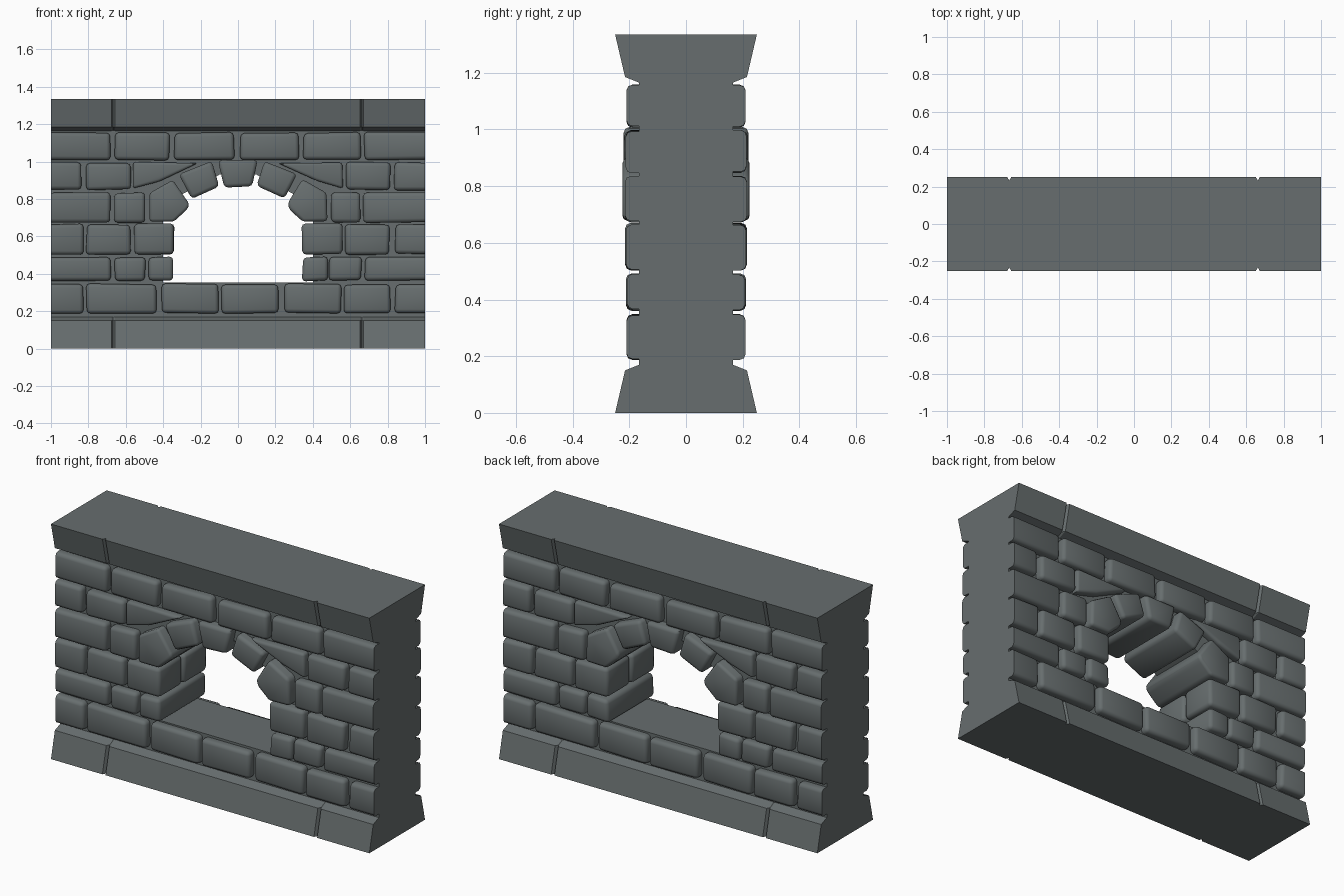
import bpy, bmesh, math, random
from mathutils import Matrix, Vector

cube = bpy.data.objects.get("Cube")
if cube:
    bpy.data.objects.remove(cube, do_unlink=True)
random.seed(4)

STONE = (0.135, 0.155, 0.157, 1)
mat = bpy.data.materials.new("grey stone")
mat.use_nodes = True
mat.diffuse_color = STONE
bsdf = mat.node_tree.nodes["Principled BSDF"]
bsdf.inputs["Base Color"].default_value = STONE
bsdf.inputs["Roughness"].default_value = 0.8


def finish(name, bm, smooth=True):
    bmesh.ops.recalc_face_normals(bm, faces=bm.faces[:])
    me = bpy.data.meshes.new(name)
    bm.to_mesh(me)
    bm.free()
    me.materials.append(mat)
    ob = bpy.data.objects.new(name, me)
    bpy.context.collection.objects.link(ob)
    if smooth:
        bpy.ops.object.select_all(action='DESELECT')
        ob.select_set(True)
        bpy.context.view_layer.objects.active = ob
        bpy.ops.object.shade_smooth_by_angle(angle=math.radians(50))
    return ob


def prism(bm, outline, y0, y1):
    """Extrude an (x, z) outline from y0 to y1."""
    face = bm.faces.new([bm.verts.new((x, y0, z)) for x, z in outline])
    ext = bmesh.ops.extrude_face_region(bm, geom=[face])["geom"]
    moved = [v for v in ext if isinstance(v, bmesh.types.BMVert)]
    bmesh.ops.translate(bm, vec=(0, y1 - y0, 0), verts=moved)


def stone(target, outline, y0, y1, both_sides=True, jitter=0.004, bevel=0.02):
    """Rounded stone, trimmed flush at the wall ends, repeated on the back."""
    bm = bmesh.new()
    r = lambda: random.uniform(-jitter, jitter)
    prism(bm, [(x + r(), z + r()) for x, z in outline], y0, y1)
    bmesh.ops.recalc_face_normals(bm, faces=bm.faces[:])
    bmesh.ops.bevel(bm, geom=bm.edges[:], offset=bevel, segments=2,
                    profile=0.5, affect='EDGES', clamp_overlap=True)
    for s in (-1, 1):
        geom = bm.verts[:] + bm.edges[:] + bm.faces[:]
        bmesh.ops.bisect_plane(bm, geom=geom, plane_co=(s, 0, 0),
                               plane_no=(s, 0, 0), clear_outer=True)
    bmesh.ops.holes_fill(bm, edges=[e for e in bm.edges if e.is_boundary])
    bmesh.ops.recalc_face_normals(bm, faces=bm.faces[:])
    me = bpy.data.meshes.new("temp")
    bm.to_mesh(me)
    target.from_mesh(me)
    if both_sides:
        me.transform(Matrix.Rotation(math.pi, 4, 'Z'))
        target.from_mesh(me)
    bm.free()
    bpy.data.meshes.remove(me)


def rect(x0, x1, z0, z1):
    return [(x0, z0), (x1, z0), (x1, z1), (x0, z1)]


# Mortar core: half a frame around the opening, mirrored
half = [(0, 0.1), (1, 0.1), (1, 1.25), (0, 1.25), (0, 0.93), (0.1, 0.93),
        (0.31, 0.82), (0.4, 0.68), (0.4, 0.355), (0, 0.355)]
bm = bmesh.new()
prism(bm, half, -0.165, 0.165)
inner = [f for f in bm.faces if all(abs(v.co.x) < 1e-5 for v in f.verts)]
bmesh.ops.delete(bm, geom=inner, context='FACES')
core = finish("wall_core", bm, smooth=False)
core.modifiers.new("mirror", 'MIRROR').use_axis[0] = True


# Base and coping: flared profile lofted along x, pinched at the joints
def flared_band(name, flip):
    levels = [(0.25, 0), (0.215, 0.15), (0.165, 0.17)]
    stations = [(-1, 0)]
    for j in (-0.667, 0.662):
        stations += [(j - 0.01, 0), (j, 0.018), (j + 0.01, 0)]
    stations.append((1, 0))
    bm = bmesh.new()
    rings = []
    for x, pinch in stations:
        side = [(max(w - pinch, 0.16), z) for w, z in levels]
        loop = [(-w, z) for w, z in side] + [(w, z) for w, z in reversed(side)]
        rings.append([bm.verts.new((x, y, 1.335 - z if flip else z))
                      for y, z in loop])
    for a, b in zip(rings, rings[1:]):
        for i in range(len(a)):
            k = (i + 1) % len(a)
            bm.faces.new((a[i], a[k], b[k], b[i]))
    bm.faces.new(rings[0])
    bm.faces.new(rings[-1])
    finish(name, bm, smooth=False)


flared_band("base_course", False)
flared_band("coping", True)

# Stone courses: name, bottom, top, depth, spans along x
END = 1.06
courses = [
    ("sill_course", 0.19, 0.345, 0.21,
     [(-END, -.825), (-.81, -.435), (-.41, -.105), (-.09, .215),
      (.245, .55), (.565, .815), (.84, END)]),
    ("lower_course", 0.365, 0.487, 0.208,
     [(-END, -.68), (-.66, -.495), (.487, .66), (.68, END)]),
    ("middle_course", 0.505, 0.665, 0.212,
     [(-END, -.825), (-.81, -.575), (.575, .81), (.84, END)]),
    ("spring_course", 0.675, 0.833, 0.215,
     [(-END, -.68), (-.66, -.495), (.495, .65), (.67, END)]),
    ("arch_course", 0.85, 0.995, 0.213,
     [(-END, -.84), (-.815, -.575), (.575, .815), (.835, END)]),
    ("top_course", 1.01, 1.155, 0.21,
     [(-END, -.685), (-.66, -.365), (-.34, -.02), (.01, .325),
      (.35, .655), (.675, END)]),
]
for name, z0, z1, depth, spans in courses:
    bm = bmesh.new()
    for x0, x1 in spans:
        stone(bm, rect(x0, x1, z0, z1), -depth, -0.135)
    finish(name, bm)

# Stones lining the opening
voussoir = [(.14, 1.0), (.315, .93), (.25, .80), (.10, .87)]
springer = [(.475, .68), (.475, .835), (.345, .905), (.262, .775),
            (.275, .745), (.345, .68)]
keystone = [(-.105, 1.01), (.105, 1.01), (.075, .865), (-.075, .865)]
spandrel = [(.215, .995), (.56, .995), (.56, .855), (.42, .895)]

jambs, arch, spandrels = bmesh.new(), bmesh.new(), bmesh.new()
stone(arch, keystone, -0.22, 0.22, False)
for s in (-1, 1):
    flip = lambda pts: [(s * x, z) for x, z in pts]
    stone(jambs, flip(rect(.345, .478, .363, .49)), -0.212, 0.212, False)
    stone(jambs, flip(rect(.343, .557, .503, .667)), -0.215, -0.005)
    stone(arch, flip(voussoir), -0.218, 0.218, False)
    stone(arch, flip(springer), -0.224, 0.224, False, bevel=0.018)
    stone(spandrels, flip(spandrel), -0.208, -0.14, bevel=0.014)
finish("jamb_stones", jambs)
finish("arch_stones", arch)
finish("spandrel_stones", spandrels)
